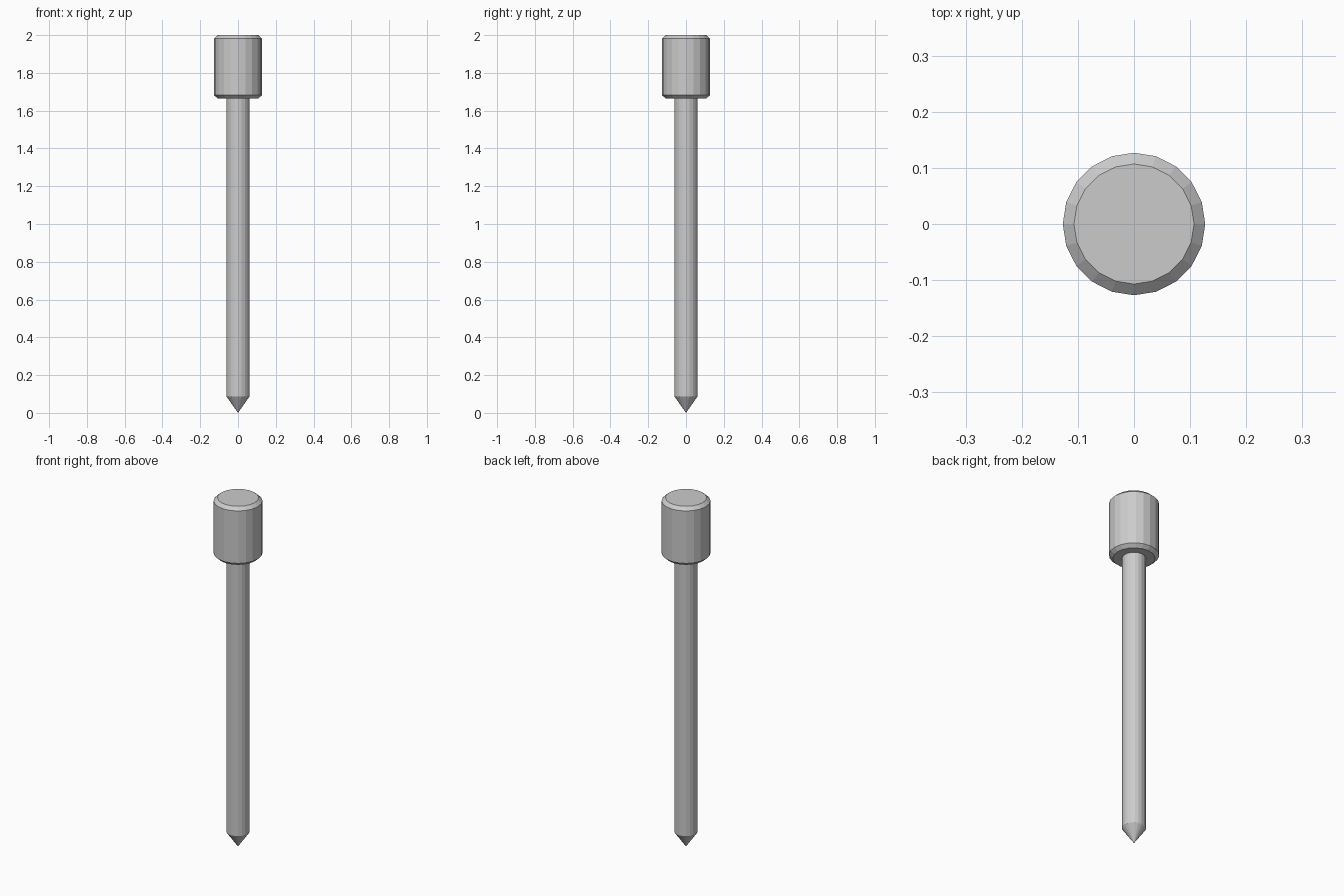
import bpy, bmesh, math

cube = bpy.data.objects.get("Cube")
if cube:
    bpy.data.objects.remove(cube, do_unlink=True)

STEEL = (0.6, 0.6, 0.6, 1)
SIDES = 20

steel = bpy.data.materials.new("grey steel")
steel.use_nodes = True
steel.diffuse_color = STEEL
steel.node_tree.nodes["Principled BSDF"].inputs["Base Color"].default_value = STEEL


def turned_part(name, profile):
    """Faceted solid of revolution from (radius, height) pairs, bottom to top."""
    bm = bmesh.new()
    rings = []
    for r, z in profile:
        count = SIDES if r else 1
        rings.append([bm.verts.new((r * math.cos(math.tau * i / SIDES),
                                    r * math.sin(math.tau * i / SIDES), z))
                      for i in range(count)])
    for low, high in zip(rings, rings[1:]):
        for i in range(SIDES):
            j = (i + 1) % SIDES
            if len(low) == 1:
                bm.faces.new((low[0], high[j], high[i]))
            else:
                bm.faces.new((low[i], low[j], high[j], high[i]))
    # Flat end caps
    if len(rings[0]) > 1:
        bm.faces.new(rings[0][::-1])
    bm.faces.new(rings[-1])
    mesh = bpy.data.meshes.new(name)
    bm.to_mesh(mesh)
    bm.free()
    mesh.materials.append(steel)
    obj = bpy.data.objects.new(name, mesh)
    bpy.context.collection.objects.link(obj)
    return obj


# Straight pin with a conical point
turned_part("pointed_shaft", [(0, 0), (0.061, 0.087), (0.061, 1.67)])

# Cylindrical head, chamfered at both ends
turned_part("head", [(0.107, 1.664), (0.127, 1.682), (0.127, 1.982), (0.107, 2.0)])
